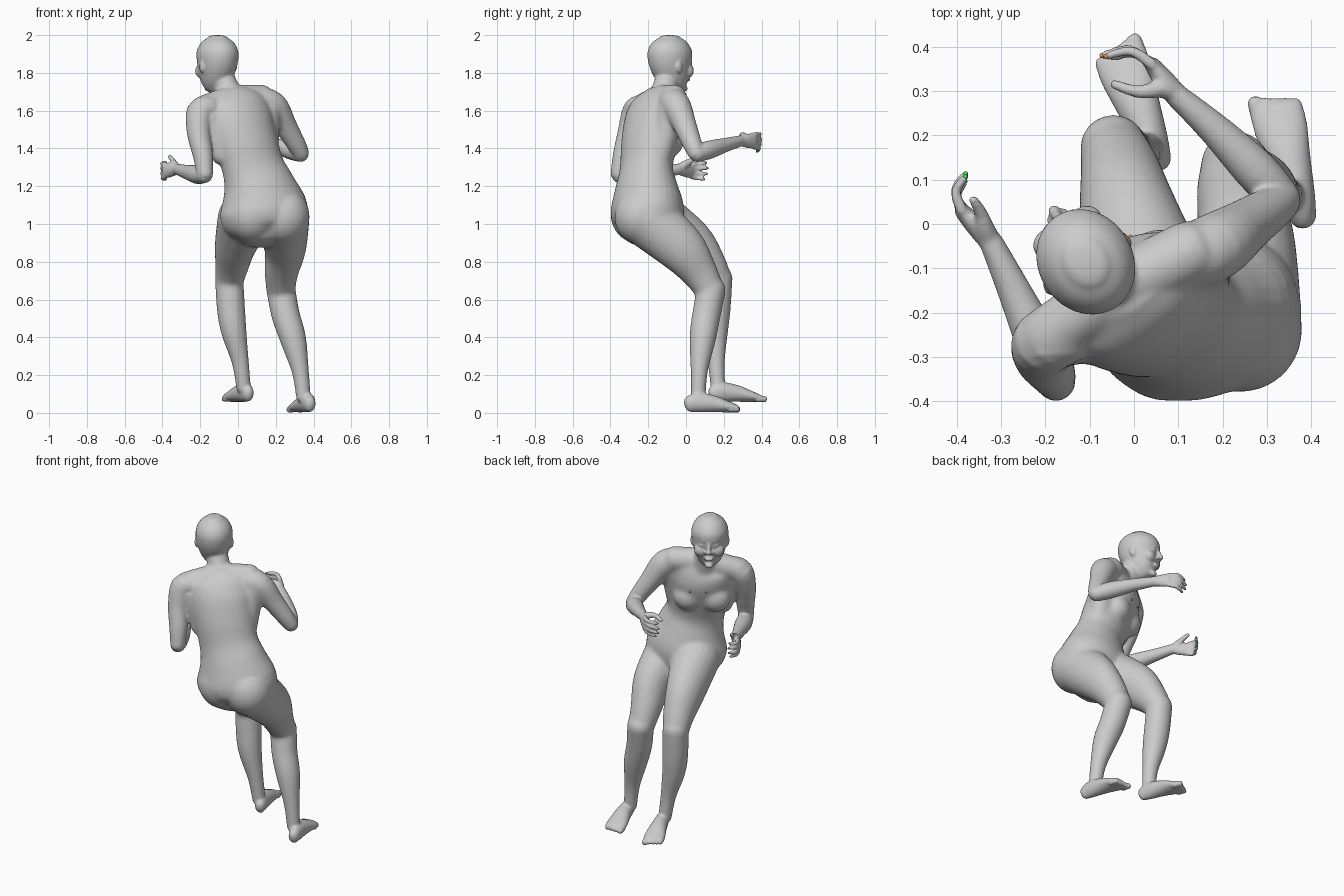
import bpy, bmesh, math
from mathutils import Vector, Matrix

bm = bmesh.new()
X, Y, Z = Vector((1, 0, 0)), Vector((0, 1, 0)), Vector((0, 0, 1))


def catmull(pts, steps):
    out = []
    for i in range(len(pts) - 1):
        p = [pts[max(i - 1, 0)], pts[i], pts[i + 1], pts[min(i + 2, len(pts) - 1)]]
        for k in range(steps):
            t = k / steps
            out.append([0.5 * (2 * b + (c - a) * t + (2 * a - 5 * b + 4 * c - d) * t * t
                               + (3 * b - a - 3 * c + d) * t ** 3) for a, b, c, d in zip(*p)])
    return out + [list(pts[-1])]


def loft(secs, side=X, cap=0.8, n=20, steps=4):
    """Closed tube through sections (x, y, z, half width, half depth[, yaw])."""
    secs = [s if len(s) > 4 else (*s, s[3]) for s in secs]
    s = catmull(secs, steps)
    c = [Vector(q[:3]) for q in s]
    rings = []

    def ring(p, t, q, f):
        ref = side
        if len(q) == 6:
            ref = Vector((math.cos(math.radians(q[5])), math.sin(math.radians(q[5])), 0))
        u = (ref - t * t.dot(ref)).normalized()
        v = t.cross(u)
        rings.append([bm.verts.new(p + f * (u * q[3] * math.cos(a) + v * q[4] * math.sin(a)))
                      for a in (2 * math.pi * k / n for k in range(n))])

    tan = [(c[min(i + 1, len(c) - 1)] - c[max(i - 1, 0)]).normalized() for i in range(len(c))]
    r0, r1 = min(s[0][3:5]) * cap, min(s[-1][3:5]) * cap
    for h in (1.5, 1.0, 0.5):
        ring(c[0] - tan[0] * r0 * math.sin(h), tan[0], s[0], math.cos(h))
    for p, t, q in zip(c, tan, s):
        ring(p, t, q, 1)
    for h in (0.5, 1.0, 1.5):
        ring(c[-1] + tan[-1] * r1 * math.sin(h), tan[-1], s[-1], math.cos(h))
    for a, b in zip(rings, rings[1:]):
        for k in range(n):
            bm.faces.new((a[k], a[(k + 1) % n], b[(k + 1) % n], b[k]))
    bm.faces.new(rings[0][::-1])
    bm.faces.new(rings[-1])


def ball(c, r, yaw=0):
    m = (Matrix.Translation(c) @ Matrix.Rotation(math.radians(yaw), 4, 'Z')
         @ Matrix.Diagonal((*r, 1)))
    bmesh.ops.create_uvsphere(bm, u_segments=24, v_segments=16, radius=1, matrix=m)


# torso, turning from pelvis to shoulders
loft([(.15, -.22, .93, .14, .12, 17), (.14, -.21, .99, .22, .175, 17),
      (.135, -.205, 1.08, .238, .19, 17), (.11, -.21, 1.2, .195, .16, 20),
      (.08, -.21, 1.3, .172, .132, 24), (.045, -.195, 1.42, .178, .138, 29),
      (.005, -.17, 1.55, .19, .14, 29), (-.005, -.15, 1.63, .18, .115, 29),
      (-.02, -.135, 1.68, .12, .08, 29)], cap=.4, n=32)
# shoulder girdle and flanks under the arms
loft([(-.19, -.25, 1.61, .068), (-.03, -.145, 1.66, .072), (.13, -.06, 1.665, .072)], Z)
loft([(-.15, -.25, 1.57, .07), (-.08, -.25, 1.36, .06)])
loft([(.15, -.08, 1.6, .075), (.155, -.13, 1.38, .06)])
# buttocks and chest
ball((.075, -.26, 1.05), (.14, .14, .15))
ball((.24, -.24, 1.04), (.14, .14, .15))
ball((.045, -.085, 1.44), (.085, .07, .085), 29)
ball((-.095, -.163, 1.435), (.085, .07, .085), 29)
# neck
loft([(-.03, -.14, 1.64, .09), (-.06, -.112, 1.72, .066), (-.10, -.09, 1.82, .063)])

# head
YAW = 32
hf = Vector((-math.sin(math.radians(YAW)), math.cos(math.radians(YAW)), 0))
hs = Vector((hf.y, -hf.x, 0))


def H(s, f, z):
    return Vector((-.11, -.083, z)) + hs * s + hf * f


head = [(.052, 1.712, .042, .046), (.036, 1.738, .068, .072), (.016, 1.79, .09, .098),
        (0, 1.86, .105, .119), (-.003, 1.915, .105, .122), (-.003, 1.96, .083, .098),
        (-.003, 1.985, .052, .062)]
loft([(*H(0, f, z), a, b, YAW) for f, z, a, b in head], cap=.3, n=28)
ball(H(0, .098, 1.882), (.055, .022, .018), YAW)
ball(H(0, .106, 1.765), (.026, .012, .012), YAW)
ball(H(0, .086, 1.715), (.026, .022, .018), YAW)
loft([(*H(0, .112, 1.87), .011), (*H(0, .122, 1.838), .012), (*H(0, .132, 1.815), .015)], X)
for sg in (-1, 1):
    ball(H(sg * .045, .075, 1.81), (.042, .035, .04), YAW)
    ball(H(sg * .016, .116, 1.81), (.012, .013, .01), YAW)
    ball(H(sg * .04, .093, 1.852), (.018, .018, .013), YAW)
    ball(H(sg * .1, -.005, 1.835), (.012, .022, .036), YAW + sg * 15)

# arms
loft([(.12, -.08, 1.645, .075), (.185, -.05, 1.625, .078), (.25, -.005, 1.52, .062),
      (.31, .035, 1.42, .05), (.335, .055, 1.372, .043)], Y)
loft([(.335, .055, 1.37, .043), (.275, .12, 1.392, .049), (.18, .215, 1.42, .037),
      (.095, .29, 1.44, .03, .027)], Z)
loft([(-.15, -.24, 1.61, .073), (-.2, -.265, 1.59, .075), (-.207, -.30, 1.48, .063),
      (-.185, -.335, 1.36, .053), (-.175, -.357, 1.262, .043)], Y)
loft([(-.175, -.357, 1.26, .043), (-.215, -.27, 1.262, .05), (-.27, -.15, 1.275, .038),
      (-.322, -.04, 1.29, .03, .027)], Z)

# hands
tips = {"right": [], "left": []}


def hand(name, wrist, knuckle, mid, tip, thumb):
    w, k, m, t = map(Vector, (wrist, knuckle, mid, tip))
    loft([(*w, .028, .026), (*((w + k) / 2), .038, .024), (*k, .043, .018)], Z)
    for h, ln in ((.034, .93), (.012, 1.02), (-.011, .98), (-.033, .8)):
        a = k + Z * h
        b = k + (m - k) * ln + Z * h * 1.2
        e = k + (t - k) * ln + Z * h * 1.3
        loft([(*a, .0135), (*b, .0115), (*e, .0098)], Z, n=12)
        tips[name].append(e + (e - b).normalized() * .004)
    loft([(*w, .024), (*thumb[0], .022), (*thumb[1], .015), (*thumb[2], .0115)], Z, n=12)
    tips[name].append(Vector(thumb[2]))


hand("right", (.095, .29, 1.44), (.04, .36, 1.44), (-.01, .392, 1.435), (-.066, .38, 1.425),
     ((.065, .305, 1.46), (.01, .298, 1.472), (-.045, .315, 1.46)))
hand("left", (-.322, -.04, 1.29), (-.388, .03, 1.283), (-.402, .075, 1.28), (-.382, .108, 1.28),
     ((-.335, -.01, 1.312), (-.345, .025, 1.335), (-.362, .055, 1.358)))

# legs
loft([(.235, -.2, 1.02, .145, .15), (.25, -.03, .875, .112, .132), (.23, .07, .745, .09, .098),
      (.226, .13, .64, .076, .076)])
loft([(.226, .135, .66, .078), (.252, .108, .52, .075), (.292, .088, .39, .069),
      (.33, .07, .22, .045), (.347, .065, .08, .038)])
loft([(.035, -.15, 1.03, .145, .145), (-.012, .02, .895, .112, .132),
      (-.032, .12, .78, .09, .098), (-.047, .17, .70, .076, .076)])
loft([(-.047, .172, .72, .076), (-.038, .162, .56, .075), (-.022, .155, .43, .067),
      (.012, .16, .27, .045), (.03, .17, .13, .038)])


# feet with toes
def foot(heel, toe, z):
    a, b = Vector((*heel, z)), Vector((*toe, z))
    d = (b - a).normalized()
    s = Vector((d.y, -d.x, 0))
    prof = ((.05, .045, .03, .042), (.2, .055, .039, .052), (.48, .048, .05, .045),
            (.72, .033, .061, .031), (.86, .025, .06, .022))
    loft([(*(a + (b - a) * f + Z * h), w, t) for f, h, w, t in prof], s)
    inner = 1 if toe[0] < .1 else -1
    for i in range(5):
        p = a + (b - a) * (.95 - .018 * i) + s * inner * (.043 - .022 * i) + Z * .018
        r = .018 if i == 0 else .0145
        loft([(*(p - d * .04), r), (*p, r)], s, n=12)


foot((.385, 0), (.31, .30), 0)
foot((.06, .13), (-.045, .415), .055)

# fuse all parts into one skin
bmesh.ops.recalc_face_normals(bm, faces=bm.faces)
me = bpy.data.meshes.new("body_parts")
bm.to_mesh(me)
bm.free()
body = bpy.data.objects.new("body", me)
bpy.context.collection.objects.link(body)
rm = body.modifiers.new("fuse", 'REMESH')
rm.mode, rm.voxel_size = 'VOXEL', .0065
dg = bpy.context.evaluated_depsgraph_get()
fused = bpy.data.meshes.new_from_object(body.evaluated_get(dg))
body.modifiers.clear()
body.data = fused
fused.shade_smooth()


def step(v, lo, hi):
    return max(0, min(1, (v - lo) / (hi - lo)))


# strong softening on trunk and thighs, light on hands, face and feet
soft = body.vertex_groups.new(name="trunk")
for v in fused.vertices:
    x, y, z = v.co
    w = step(z, .5, .65) * step(-z, -1.74, -1.68)
    if z > 1.15:
        w *= step(x, -.2, -.15) if z < 1.4 else step(x, -.29, -.22)
        w *= step(-x, -.28, -.22)
    if y < -.29 and x < -.12 and z > 1.18:
        w = 0
    if z > 1.3:
        w *= step(-y, -.08, -.03)
    soft.add([v.index], w, 'REPLACE')
for nm, it, grp in (("soften", 5, ""), ("blend", 45, "trunk")):
    sm = body.modifiers.new(nm, 'SMOOTH')
    sm.factor, sm.iterations, sm.vertex_group = .5, it, grp

# coloured nails and chest points
chest = {"right": (-.008, -.03, 1.5), "left": (-.09, -.075, 1.5)}
for name, col in (("right", (.8, .35, .08, 1)), ("left", (.05, .7, .08, 1))):
    mat = bpy.data.materials.new(name + "_accent")
    mat.diffuse_color = col
    b = bmesh.new()
    for p in tips[name] + [chest[name]]:
        bmesh.ops.create_icosphere(b, subdivisions=2, radius=.006, matrix=Matrix.Translation(p))
    m = bpy.data.meshes.new(name + "_nails")
    b.to_mesh(m)
    b.free()
    m.materials.append(mat)
    m.shade_smooth()
    bpy.context.collection.objects.link(bpy.data.objects.new(name + "_nails", m))
